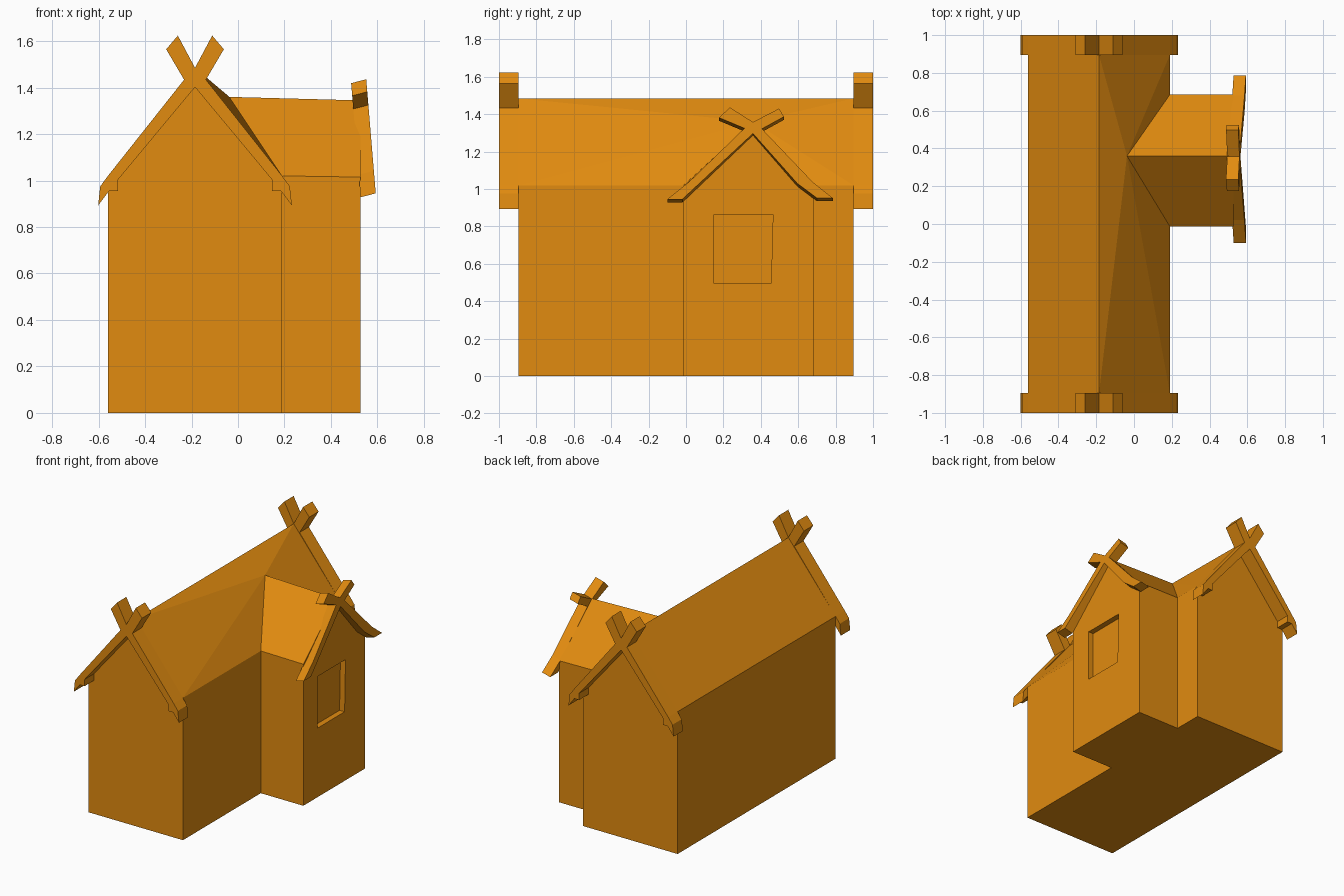
import bpy, bmesh
from mathutils import Vector

if "Cube" in bpy.data.objects:
    bpy.data.objects.remove(bpy.data.objects["Cube"])

orange = bpy.data.materials.new("warm orange")
orange.diffuse_color = (0.753, 0.258, 0.005, 1)
orange.use_nodes = True
orange.node_tree.nodes["Principled BSDF"].inputs["Base Color"].default_value = orange.diffuse_color


def make(name, verts, faces):
    """Flat-shaded mesh object with outward normals."""
    me = bpy.data.meshes.new(name)
    me.from_pydata([tuple(v) for v in verts], [], faces)
    bm = bmesh.new()
    bm.from_mesh(me)
    bmesh.ops.recalc_face_normals(bm, faces=bm.faces)
    bm.to_mesh(me)
    bm.free()
    me.materials.append(orange)
    ob = bpy.data.objects.new(name, me)
    bpy.context.collection.objects.link(ob)
    return ob


def prism(name, outline, offset):
    """Extrude a 3D outline along an offset."""
    n = len(outline)
    a = [Vector(p) for p in outline]
    b = [p + Vector(offset) for p in a]
    faces = [list(range(n)), list(range(n, 2 * n))]
    faces += [[i, (i + 1) % n, n + (i + 1) % n, n + i] for i in range(n)]
    return make(name, a + b, faces)


# House shell: long gabled hall with a side wing whose roof joins the main slope
L, R, RX, EZ, RZ, Y = -0.56, 0.19, -0.185, 1.02, 1.485, 0.895
W0, W1, WM, WX = -0.013, 0.685, 0.36, 0.527
verts = [
    (L, -Y, 0), (R, -Y, 0), (R, -Y, EZ), (RX, -Y, RZ), (L, -Y, EZ),      # 0-4 front
    (L, Y, 0), (R, Y, 0), (R, Y, EZ), (RX, Y, RZ), (L, Y, EZ),           # 5-9 back
    (R, W0, 0), (R, W0, EZ), (R, W1, 0), (R, W1, EZ),                    # 10-13 wing joints
    (WX, W0, 0), (WX, W0, 1.015), (WX, W1, 0), (WX, W1, 1.015),          # 14-17 wing end
    (WX, WM, 1.345), (-0.037, WM, 1.36),                                 # 18-19 wing ridge
]
faces = [
    (0, 1, 2, 3, 4), (5, 6, 7, 8, 9),                     # gable walls
    (0, 4, 9, 5), (1, 2, 11, 10), (12, 13, 7, 6),         # long walls
    (3, 4, 9, 8),                                         # left roof
    (3, 2, 19), (2, 11, 19), (3, 19, 8), (19, 13, 7), (19, 7, 8),  # right roof
    (10, 11, 15, 14), (12, 13, 17, 16),                   # wing side walls
    (14, 15, 18, 17, 16),                                 # wing gable
    (11, 19, 18, 15), (13, 19, 18, 17),                   # wing roof
    (0, 1, 10, 14, 16, 12, 6, 5),                         # floor
]
house = make("house_shell", verts, faces)

# Recessed window in the wing gable
cutter = prism("window_cutter",
               [(WX - 0.04, y, z) for y, z in
                ((0.15, 0.495), (0.455, 0.495), (0.465, 0.865), (0.15, 0.865))],
               (0.2, 0, 0))
cutter.hide_render = True
cut = house.modifiers.new("window_recess", 'BOOLEAN')
cut.operation, cut.object, cut.solver = 'DIFFERENCE', cutter, 'EXACT'
bpy.context.view_layer.objects.active = house
house.select_set(True)
bpy.ops.object.modifier_apply(modifier=cut.name)
bpy.data.objects.remove(cutter)

# Crossed bargeboards on the two main gables: half outline mirrored about the ridge
half = [(0.074, 1.624), (0.124, 1.565), (0.047, 1.434), (0.375, 1.02), (0.408, 0.975),
        (0.417, 0.893), (0.37, 0.955), (0.332, 0.955), (0.332, 1.003)]
outline = ([(0, 1.485)] + half + [(0, 1.402)]
           + [(-x, z) for x, z in reversed(half)])
for name, y in (("front_bargeboards", -1.0), ("back_bargeboards", 0.895)):
    prism(name, [(RX + x, y, z) for x, z in outline], (0, 0.105, 0))

# Leaning crossed bargeboards on the wing gable
wing = [(0.358, 1.358), (0.497, 1.43), (0.524, 1.387), (0.406, 1.322), (0.68, 1.035),
        (0.785, 0.952), (0.7, 0.952), (0.595, 1.03), (0.358, 1.297), (-0.02, 0.945),
        (-0.10, 0.945), (0.02, 1.042), (0.312, 1.325), (0.176, 1.382), (0.235, 1.436)]
prism("wing_bargeboards",
      [(0.552 + 0.083 * (1.436 - z), y, z) for y, z in wing],
      (-0.065, 0, -0.017))
